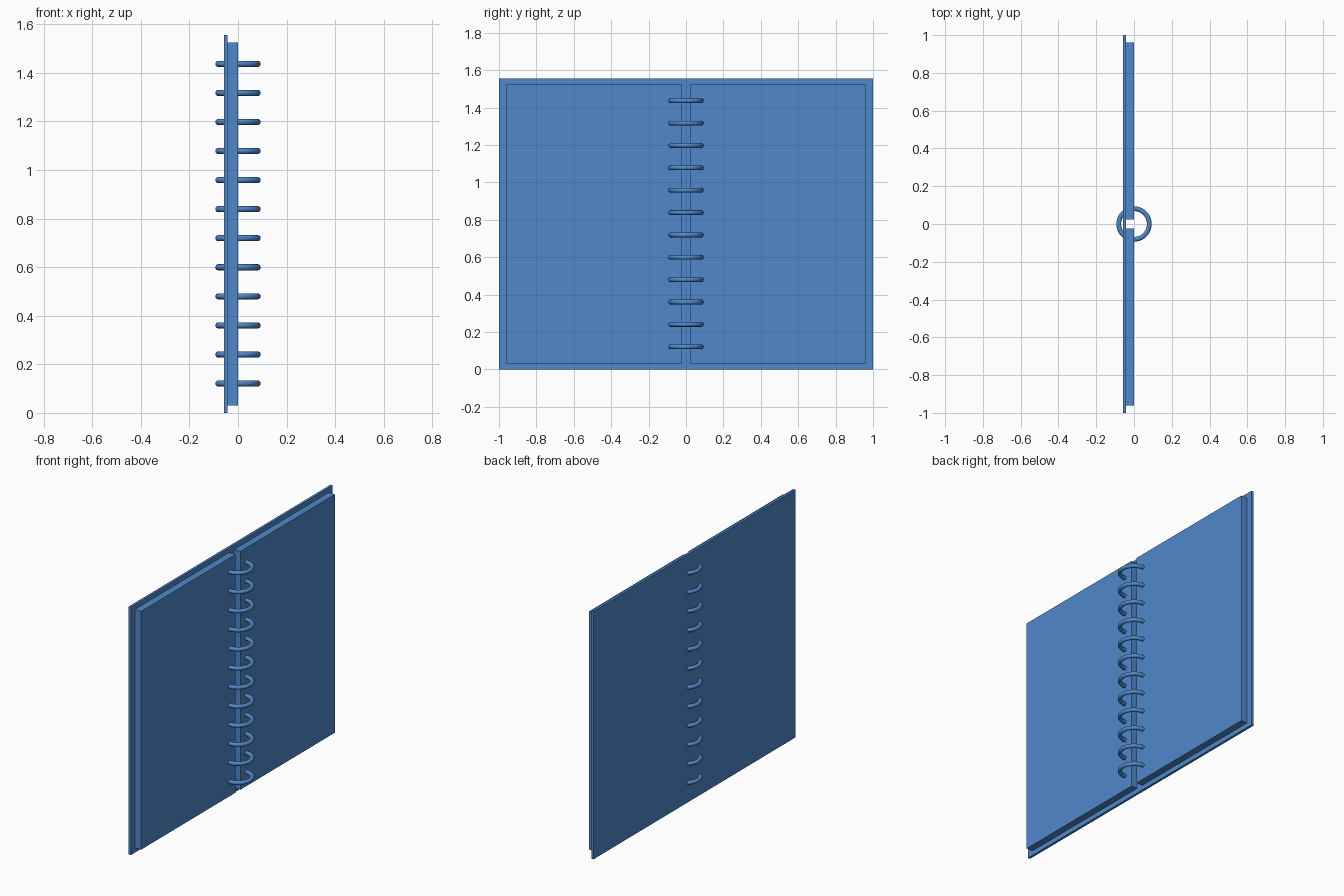
import bpy

if "Cube" in bpy.data.objects:
    bpy.data.objects.remove(bpy.data.objects["Cube"])

# blue used on every part
blue = bpy.data.materials.new("blue")
blue.diffuse_color = (0.08, 0.25, 0.6, 1.0)
blue.use_nodes = True
blue.node_tree.nodes["Principled BSDF"].inputs["Base Color"].default_value = blue.diffuse_color


def box(name, lo, hi):
    """Axis-aligned box between two corners."""
    centre = [(a + b) / 2 for a, b in zip(lo, hi)]
    bpy.ops.mesh.primitive_cube_add(size=1, location=centre)
    obj = bpy.context.object
    obj.name = name
    obj.scale = [b - a for a, b in zip(lo, hi)]
    bpy.ops.object.transform_apply(location=False, rotation=False, scale=True)
    obj.data.materials.append(blue)
    return obj


# one-piece cover board lying open
box("cover", (-0.058, -1.0, 0.0), (-0.043, 1.0, 1.555))

# page blocks on either side of the binding gap
box("pages_left", (-0.043, -0.96, 0.03), (0.0, -0.023, 1.525))
box("pages_right", (-0.043, 0.023, 0.03), (0.0, 0.96, 1.525))

# binding rings
RINGS, FIRST_Z, STEP = 12, 0.121, 0.1196
for i in range(RINGS):
    bpy.ops.mesh.primitive_torus_add(
        major_radius=0.081, minor_radius=0.0125,
        major_segments=48, minor_segments=16,
        location=(0, 0, FIRST_Z + i * STEP))
    ring = bpy.context.object
    ring.name = f"binding_ring_{i + 1}"
    ring.data.materials.append(blue)
    bpy.ops.object.shade_smooth()
